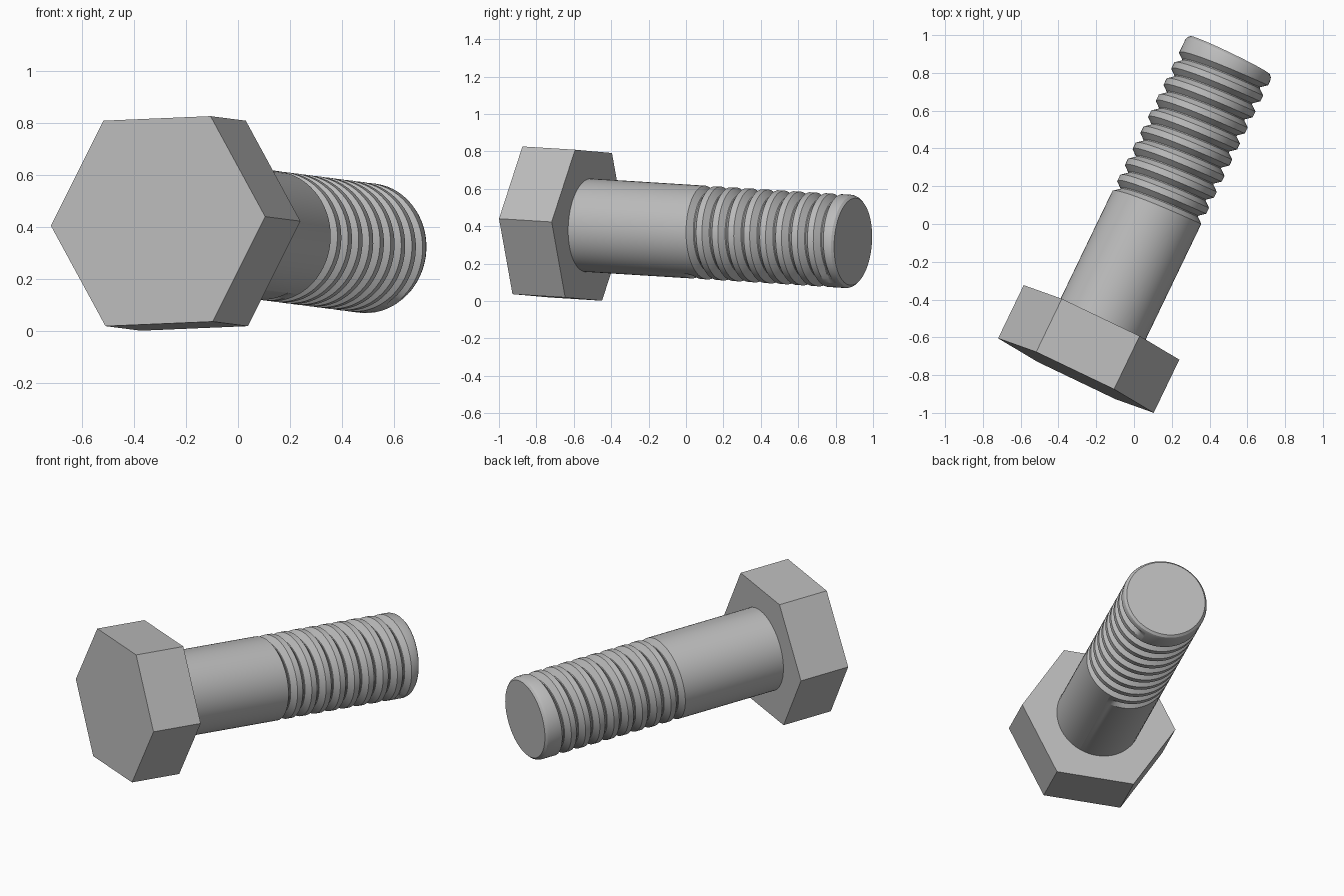
import bpy, bmesh, math
from mathutils import Matrix, Vector

cube = bpy.data.objects.get("Cube")
if cube:
    bpy.data.objects.remove(cube)

# Material
steel = bpy.data.materials.new("grey_steel")
steel.use_nodes = True
colour = (0.5, 0.5, 0.5, 1)
steel.diffuse_color = colour
steel.node_tree.nodes["Principled BSDF"].inputs["Base Color"].default_value = colour

# Frame of the lying bolt: local z runs from the head to the tip
side = Vector((0.4125, -0.1975, 0.0175)).normalized()
axis = Vector((0.433, 0.8997, -0.056))
axis = (axis - side * axis.dot(side)).normalized()
frame = Matrix((side, axis.cross(side), axis)).transposed().to_4x4()
frame.translation = (-0.3075, -0.8025, 0.4225)

HEAD_R, HEAD_H = 0.457, 0.313
R, SEG, TURNS, PITCH = 0.25, 64, 9, 0.0945
START, PHASE = 0.935, math.radians(66)
# Groove profile: (offset along the axis, depth)
GROOVE = [(0, 0), (0.027, 0.033), (0.033, 0.033), (0.06, 0)]


def finish(bm, name, smooth=False):
    bm.transform(frame)
    mesh = bpy.data.meshes.new(name)
    bm.to_mesh(mesh)
    bm.free()
    mesh.materials.append(steel)
    obj = bpy.data.objects.new(name, mesh)
    bpy.context.collection.objects.link(obj)
    if smooth:
        bpy.ops.object.select_all(action='DESELECT')
        obj.select_set(True)
        bpy.context.view_layer.objects.active = obj
        bpy.ops.object.shade_smooth_by_angle(angle=math.radians(25))
    return obj


# Hexagonal head
bm = bmesh.new()
corners = [bm.verts.new((HEAD_R * math.cos(k * math.pi / 3),
                         HEAD_R * math.sin(k * math.pi / 3), 0)) for k in range(6)]
base = bm.faces.new(corners)
top = bmesh.ops.extrude_face_region(bm, geom=[base])["geom"]
bmesh.ops.translate(bm, verts=[v for v in top if isinstance(v, bmesh.types.BMVert)],
                    vec=(0, 0, HEAD_H))
bmesh.ops.recalc_face_normals(bm, faces=bm.faces)
finish(bm, "hex_head")

# Shank with a right-handed helical groove and a rounded tip
bm = bmesh.new()


def point(step, radius, height):
    a = PHASE + 2 * math.pi * step / SEG
    return bm.verts.new((radius * math.cos(a), radius * math.sin(a), height))


def skin(lower, upper):
    for k in range(len(lower) - 1):
        bm.faces.new((lower[k], lower[k + 1], upper[k + 1], upper[k]))


steps = TURNS * SEG
lines = []
for offset, depth in GROOVE:
    line = []
    for s in range(steps + 1):
        fade = min(1, s / 4, (steps - s) / 4)
        line.append(point(s, R - depth * fade, START + PITCH * s / SEG + offset))
    lines.append(line)

for lower, upper in zip(lines, lines[1:]):
    skin(lower, upper)                        # groove walls and root
skin(lines[-1][:steps - SEG + 1], lines[0][SEG:])  # crest between turns

foot = [point(s, R, HEAD_H - 0.01) for s in range(SEG + 1)]
skin(foot, lines[0][:SEG + 1])                # plain shank

ring = lines[-1][steps - SEG:]
for radius, height in [(R, 1.858), (0.245, 1.873), (0.233, 1.885)]:
    following = [point(s, radius, height) for s in range(SEG + 1)]
    skin(ring, following)                     # rounded tip
    ring = following
bm.faces.new(ring[:-1])
bmesh.ops.remove_doubles(bm, verts=bm.verts, dist=0.0001)
finish(bm, "threaded_shank", smooth=True)
